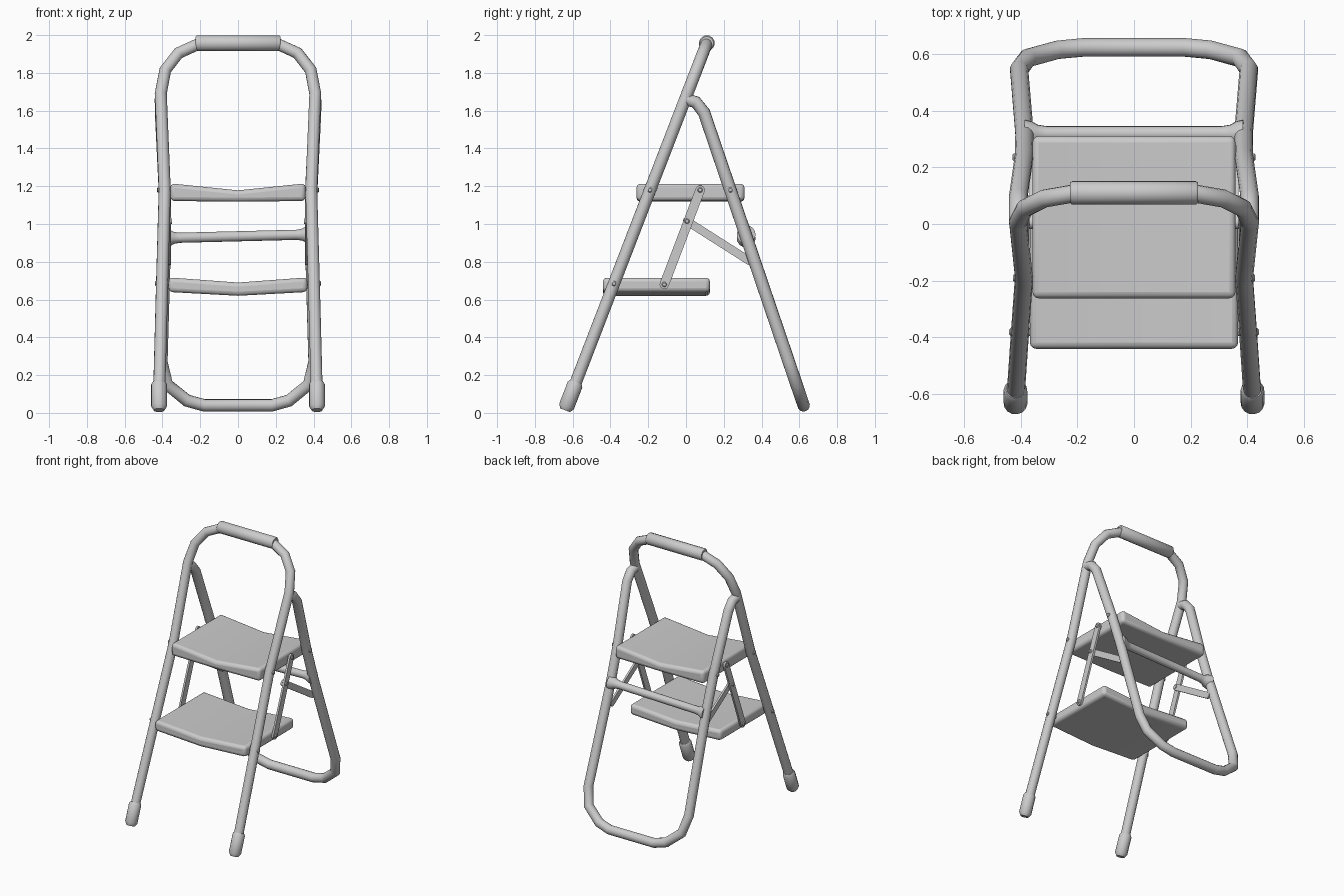
import bpy, bmesh, math
from mathutils import Vector, Matrix

if "Cube" in bpy.data.objects:
    bpy.data.objects.remove(bpy.data.objects["Cube"])


def finish(ob, angle=40):
    bpy.ops.object.select_all(action='DESELECT')
    ob.select_set(True)
    bpy.context.view_layer.objects.active = ob
    bpy.ops.object.shade_smooth_by_angle(angle=math.radians(angle))
    return ob


def mesh_object(name, bm):
    bmesh.ops.recalc_face_normals(bm, faces=bm.faces[:])
    me = bpy.data.meshes.new(name)
    bm.to_mesh(me)
    bm.free()
    ob = bpy.data.objects.new(name, me)
    bpy.context.collection.objects.link(ob)
    return ob


def tube(name, pts, radii, sides=14):
    """Sweep a mitred round tube along points; radii is a number or a list."""
    pts = [Vector(p) for p in pts]
    if not isinstance(radii, (list, tuple)):
        radii = [radii] * len(pts)
    dirs = [(b - a).normalized() for a, b in zip(pts, pts[1:])]
    bm = bmesh.new()
    u = dirs[0].orthogonal().normalized()
    rings = []
    for i, p in enumerate(pts):
        a, b = dirs[max(i - 1, 0)], dirs[min(i, len(dirs) - 1)]
        t = (a + b).normalized()
        u = (u - t * u.dot(t)).normalized()
        v = t.cross(u)
        rings.append([bm.verts.new(p + radii[i] * (math.cos(k) * u + math.sin(k) * v))
                      for k in (2 * math.pi * j / sides for j in range(sides))])
    for r, s in zip(rings, rings[1:]):
        for j in range(sides):
            k = (j + 1) % sides
            bm.faces.new((r[j], r[k], s[k], s[j]))
    bm.faces.new(rings[0])
    bm.faces.new(rings[-1])
    return finish(mesh_object(name, bm))


def mirrored(half):
    """Full left-to-right path from its right half (ending near the centre)."""
    return [(-x, y, z) for x, y, z in half] + list(reversed(half))


def step(name, y0, y1, edge_top, edge_bot, mid_top, mid_bot, w):
    """Tread with a shallow sag along its centre line."""
    bm = bmesh.new()
    prof = [(-w, edge_bot), (0, mid_bot), (w, edge_bot), (w, edge_top), (0, mid_top), (-w, edge_top)]
    a, b = ([bm.verts.new((x, y, z)) for x, z in prof] for y in (y0, y1))
    for i in range(6):
        j = (i + 1) % 6
        bm.faces.new((a[i], a[j], b[j], b[i]))
    for r in (a, b):
        bm.faces.new((r[0], r[1], r[4], r[5]))
        bm.faces.new((r[1], r[2], r[3], r[4]))
    bm.normal_update()
    ob = mesh_object(name, bm)
    mod = ob.modifiers.new("rounding", 'BEVEL')
    mod.width, mod.segments = 0.022, 3
    mod.limit_method, mod.angle_limit = 'ANGLE', math.radians(40)
    return finish(ob, 45)


def bar(name, x, p, q, w=0.022, t=0.007):
    """Flat link with round ends lying in the y-z plane."""
    p, q = Vector(p), Vector(q)
    a0 = math.atan2(q.y - p.y, q.x - p.x)
    prof = []
    for c, start in ((p, a0 + math.pi / 2), (q, a0 - math.pi / 2)):
        for k in range(7):
            a = start + math.pi * k / 6
            prof.append((c.x + w * math.cos(a), c.y + w * math.sin(a)))
    bm = bmesh.new()
    f = bm.faces.new([bm.verts.new((x - t, y, z)) for y, z in prof])
    ext = bmesh.ops.extrude_face_region(bm, geom=[f])
    bmesh.ops.translate(bm, vec=(2 * t, 0, 0),
                        verts=[g for g in ext['geom'] if isinstance(g, bmesh.types.BMVert)])
    return finish(mesh_object(name, bm))


def fy(z):   # y of the front frame's plane
    return -0.19 + 0.386 * (z - 1.18)


def ry(z):   # y of the rear frame's plane
    return 0.235 + 0.34 * (1.18 - z)


# Front frame with hooped handle
front = [(0.418, 0.08), (0.402, 0.685), (0.388, 1.18), (0.409, 1.69),
         (0.385, 1.815), (0.315, 1.905), (0.20, 1.957)]
tube("front_frame", mirrored([(x, fy(z), z) for x, z in front]), 0.032)
tube("handle_grip", [(x, fy(1.957), 1.957) for x in (-0.225, -0.218, 0.218, 0.225)],
     [0.036, 0.042, 0.042, 0.036])

# Rear frame, open at the top and looped along the floor
rear = [(0.408, 0.0, 1.66), (0.408, 0.052, 1.645)] + [
    (x, ry(z), z) for x, z in ((0.408, 1.59), (0.388, 1.18), (0.386, 0.94), (0.405, 0.27),
                               (0.375, 0.15), (0.27, 0.065), (0.18, 0.04))]
tube("rear_frame", mirrored(rear), 0.033)

# Rear crossbar with flared welded ends
tube("rear_crossbar", [(x, ry(0.935), 0.935 + 0.025 * x) for x in
                       (-0.385, -0.36, -0.34, -0.31, 0.31, 0.34, 0.36, 0.385)],
     [0.05, 0.044, 0.032, 0.027, 0.027, 0.032, 0.044, 0.05])

# Treads
step("upper_step", -0.262, 0.31, 1.215, 1.122, 1.178, 1.118, 0.358)
step("lower_step", -0.44, 0.127, 0.717, 0.64, 0.69, 0.62, 0.367)

for s, side in ((1, "right"), (-1, "left")):
    # Rubber feet
    tube(side + "_foot_cap", [(s * 0.418, fy(z), z) for z in (0.014, 0.035, 0.15, 0.163)],
         [0.028, 0.042, 0.042, 0.034])
    # Folding links
    bar(side + "_step_link", s * 0.376, (0.075, 1.18), (-0.115, 0.68), 0.025)
    bar(side + "_brace_link", s * 0.362, (0.005, 1.015), (0.335, 0.805))
    # Pivot pins
    for n, y, z, x0, x1 in (("upper_front", fy(1.18), 1.18, 0.34, 0.427),
                            ("lower_front", fy(0.685), 0.685, 0.35, 0.440),
                            ("upper_rear", 0.235, 1.18, 0.34, 0.428),
                            ("link_top", 0.075, 1.18, 0.35, 0.391),
                            ("link_mid", 0.005, 1.015, 0.350, 0.391),
                            ("link_low", -0.115, 0.68, 0.35, 0.391)):
        tube(side + "_" + n + "_pin", [(s * x0, y, z), (s * (x1 - 0.005), y, z), (s * x1, y, z)],
             [0.014, 0.014, 0.009], 10)
